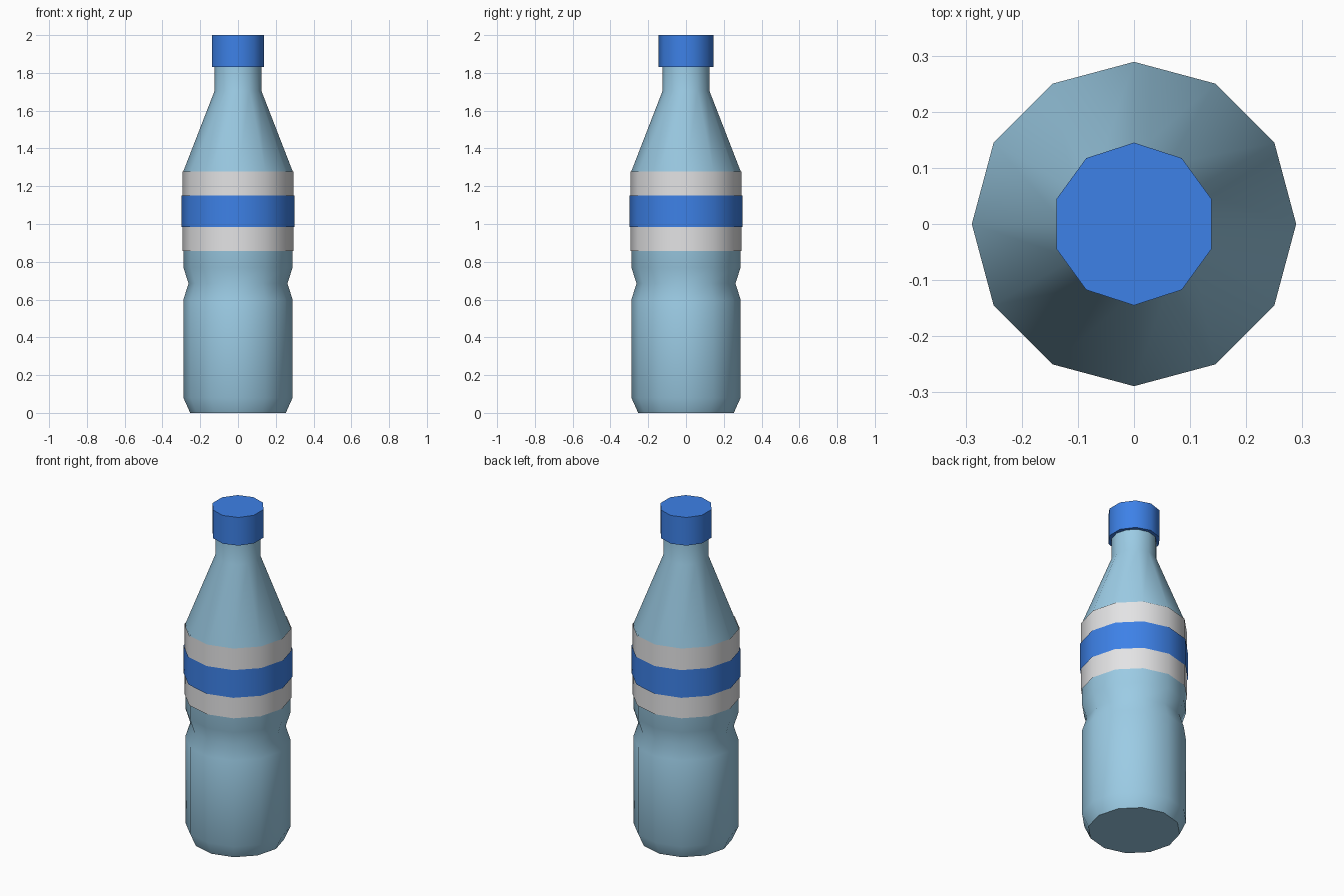
import bpy
import math

cube = bpy.data.objects.get("Cube")
if cube:
    bpy.data.objects.remove(cube, do_unlink=True)


def make_material(name, rgb):
    mat = bpy.data.materials.new(name)
    mat.use_nodes = True
    color = (*rgb, 1.0)
    mat.diffuse_color = color
    mat.node_tree.nodes["Principled BSDF"].inputs["Base Color"].default_value = color
    return mat


def lathe(name, profile, sides, mat, start=0.0, capped=True):
    """Spin a bottom-to-top (radius, z) profile; cap both ends if asked."""
    verts = []
    for r, z in profile:
        for i in range(sides):
            a = start + math.tau * i / sides
            verts.append((r * math.cos(a), r * math.sin(a), z))
    faces = []
    for k in range(len(profile) - 1):
        low, high = k * sides, (k + 1) * sides
        for i in range(sides):
            j = (i + 1) % sides
            faces.append((low + i, low + j, high + j, high + i))
    if capped:
        faces.append(tuple(reversed(range(sides))))
        faces.append(tuple(range(len(verts) - sides, len(verts))))
    mesh = bpy.data.meshes.new(name)
    mesh.from_pydata(verts, [], faces)
    mesh.materials.append(mat)
    obj = bpy.data.objects.new(name, mesh)
    bpy.context.collection.objects.link(obj)
    # Smooth sides with crisp rims
    bpy.ops.object.select_all(action="DESELECT")
    obj.select_set(True)
    bpy.context.view_layer.objects.active = obj
    bpy.ops.object.shade_smooth_by_angle(angle=math.radians(42))
    return obj


plastic = make_material("pale blue plastic", (0.33, 0.60, 0.78))
blue = make_material("bright blue", (0.047, 0.22, 0.80))
white = make_material("label white", (0.77, 0.77, 0.78))

# Bottle with chamfered base, pinched waist, sloped shoulder and neck
lathe("bottle_body", [(0.253, 0), (0.289, 0.08), (0.289, 0.60), (0.262, 0.685),
                      (0.289, 0.77), (0.289, 1.28), (0.124, 1.705), (0.124, 1.86)],
      12, plastic)

# Wrapped label and its coloured stripe, open sleeves
lathe("label", [(0.294, 0.857), (0.294, 1.278)], 12, white, capped=False)
lathe("label_stripe", [(0.299, 0.983), (0.299, 1.15)], 12, blue, capped=False)

# Screw cap
lathe("cap", [(0.145, 1.83), (0.145, 2.0)], 10, blue, start=math.pi / 2)
